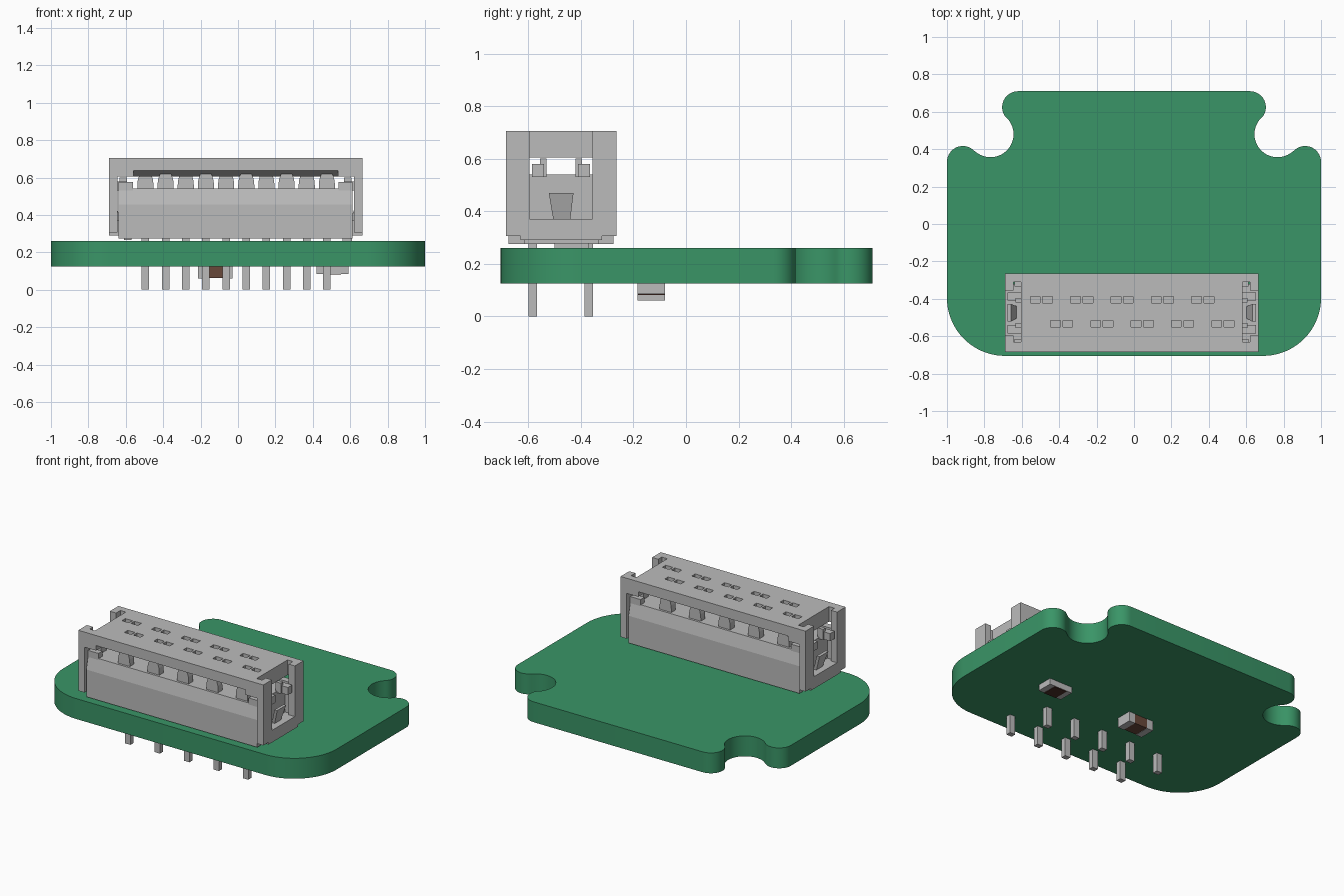
import bpy, bmesh, math
from mathutils import Vector

if "Cube" in bpy.data.objects:
    bpy.data.objects.remove(bpy.data.objects["Cube"])


def material(name, rgb):
    m = bpy.data.materials.new(name)
    m.use_nodes = True
    m.diffuse_color = (*rgb, 1)
    m.node_tree.nodes["Principled BSDF"].inputs["Base Color"].default_value = (*rgb, 1)
    return m


GREEN = material("board_green", (0.042, 0.30, 0.135))
GREY = material("light_grey", (0.50, 0.50, 0.50))
BROWN = material("ceramic_brown", (0.14, 0.065, 0.042))
DARK = material("dark_brown", (0.07, 0.03, 0.022))


def finish(bm, name, mat):
    bmesh.ops.recalc_face_normals(bm, faces=bm.faces)
    me = bpy.data.meshes.new(name)
    bm.to_mesh(me)
    bm.free()
    ob = bpy.data.objects.new(name, me)
    bpy.context.collection.objects.link(ob)
    me.materials.append(mat)
    return ob


def add_box(bm, x0, x1, y0, y1, z0, z1):
    vs = bmesh.ops.create_cube(bm, size=1)["verts"]
    for v in vs:
        v.co = Vector((x1 if v.co.x > 0 else x0,
                       y1 if v.co.y > 0 else y0,
                       z1 if v.co.z > 0 else z0))


def boxes(name, mat, *items):
    bm = bmesh.new()
    for it in items:
        add_box(bm, *it)
    return finish(bm, name, mat)


def add_prism(bm, pts, axis, a, b):
    """Extrude a 2D outline along an axis from a to b."""
    def place(p, t):
        return {"x": (t, p[0], p[1]), "y": (p[0], t, p[1]), "z": (p[0], p[1], t)}[axis]
    f = bm.faces.new([bm.verts.new(place(p, a)) for p in pts])
    ext = bmesh.ops.extrude_face_region(bm, geom=[f])["geom"]
    d = Vector(place((0, 0), b - a))
    for v in ext:
        if isinstance(v, bmesh.types.BMVert):
            v.co += d


def prism(name, mat, pts, axis, a, b):
    bm = bmesh.new()
    add_prism(bm, pts, axis, a, b)
    return finish(bm, name, mat)


def arc(cx, cy, r, a0, a1, n):
    return [(cx + r * math.cos(math.radians(a0 + (a1 - a0) * i / n)),
             cy + r * math.sin(math.radians(a0 + (a1 - a0) * i / n))) for i in range(n + 1)]


# Circuit board: rounded front corners, a round notch at each rear corner
half = (arc(0.69, -0.395, 0.31, -90, 0, 20)
        + arc(0.915, 0.332, 0.085, 0, 135, 14)
        + arc(0.767, 0.48, 0.123, -45, -225, 20)[1:]
        + arc(0.62, 0.625, 0.085, -45, 90, 14)[1:])
outline = half + [(-x, y) for x, y in reversed(half)]
board = prism("circuit_board", GREEN, outline, "z", 0.125, 0.26)
bpy.context.view_layer.objects.active = board
board.select_set(True)
bpy.ops.object.shade_smooth_by_angle(angle=math.radians(30))
board.select_set(False)

# Connector frame of reference
CX, CY = -0.0125, -0.475
X0, X1, Y0, Y1 = -0.69, 0.665, -0.685, -0.265
PITCH = 0.1078
pin_x = [-0.495 + PITCH * i for i in range(10)]

# Housing top: bar with undercut front and rear edges
zt = 0.705
edge = [(Y0, zt), (Y0, 0.64), (Y0 + 0.08, 0.605), (Y1 - 0.08, 0.605), (Y1, 0.64), (Y1, zt)]
square = [(Y0, zt), (Y0, 0.605), (Y1, 0.605), (Y1, zt)]
bm = bmesh.new()
add_prism(bm, square, "x", X0, X1)
top = finish(bm, "housing_top", GREY)

bm = bmesh.new()
# contact windows, two cells for each contact
for i, x in enumerate(pin_x):
    y = -0.405 if i % 2 == 0 else -0.533
    for s in (-1, 1):
        c = x + s * 0.033
        add_box(bm, c - 0.026, c + 0.026, y - 0.018, y + 0.018, 0.5, 0.8)
# T-shaped slots at both ends
for s in (-1, 1):
    xs = sorted((CX + s * 0.592, CX + s * 0.632))
    add_box(bm, *xs, -0.632, -0.31, 0.5, 0.8)
    xs = sorted((CX + s * 0.63, CX + s * 0.75))
    add_box(bm, *xs, -0.595, -0.355, 0.49, 0.81)
# undercut along both long edges
for s in (-1, 1):
    yo = CY + s * 0.25
    add_prism(bm, [(yo, 0.655), (yo, 0.55), (CY + s * 0.13, 0.55), (CY + s * 0.13, 0.605)],
              "x", -0.56, 0.535)
cutter = finish(bm, "housing_cutter", GREY)
cutter.hide_render = True
cutter.hide_set(True)
mod = top.modifiers.new("cuts", "BOOLEAN")
mod.operation = "DIFFERENCE"
mod.solver = "EXACT"
mod.use_self = True
mod.object = cutter

# Core block carrying the contacts
boxes("housing_core", GREY, (CX - 0.592, CX + 0.592, -0.64, -0.31, 0.275, 0.54))

# Long walls with a leaning upper half, raised ears at the ends
for s, side in ((-1, "front"), (1, "rear")):
    def yy(d):
        return CY + s * d
    wall = [(yy(0.2), 0.275), (yy(0.2), 0.455), (yy(0.18), 0.54), (yy(0.14), 0.54), (yy(0.14), 0.275)]
    prism(side + "_wall", GREY, wall, "x", CX - 0.626, CX + 0.626)
    ya, yb = sorted((yy(0.14), yy(0.182)))
    boxes(side + "_wall_ears", GREY,
          (CX - 0.626, CX - 0.55, ya, yb, 0.53, 0.575),
          (CX + 0.55, CX + 0.626, ya, yb, 0.53, 0.575))

# End frames: two columns, a sill, latch plate and hooks
for s, side in ((1, "left"), (-1, "right")):
    def xr(a, b):
        return sorted((CX + s * a, CX + s * b))
    boxes(side + "_end_frame", GREY,
          (*xr(0.632, 0.6775), Y0, -0.595, 0.305, 0.61),
          (*xr(0.632, 0.6775), -0.355, Y1, 0.305, 0.61),
          (*xr(0.585, 0.6775), -0.63, -0.32, 0.29, 0.37))
    boxes(side + "_latch_hooks", GREY,
          (*xr(0.58, 0.665), -0.585, -0.54, 0.53, 0.58),
          (*xr(0.58, 0.665), -0.41, -0.365, 0.53, 0.58),
          (*xr(0.58, 0.62), -0.555, -0.53, 0.53, 0.60),
          (*xr(0.58, 0.62), -0.42, -0.395, 0.53, 0.60))
    latch = prism(side + "_latch_plate", GREY,
                  [(-0.505, 0.37), (-0.44, 0.37), (-0.428, 0.47), (-0.522, 0.47)],
                  "x", *xr(0.615, 0.635))
    for v in latch.data.vertices:
        if v.co.z > 0.4:
            v.co.x += s * 0.03

# Spring contacts, alternating between front and rear
bm = bmesh.new()
for i, x in enumerate(pin_x):
    s = 1 if i % 2 == 0 else -1
    ya, yb = sorted((CY + s * 0.12, CY + s * 0.165))
    pts = [(x - 0.043, 0.50)] + [(x - 0.043 * math.cos(math.pi * k / 10),
                                  0.56 + 0.08 * math.sin(math.pi * k / 10)) for k in range(11)]
    add_prism(bm, pts + [(x + 0.043, 0.50)], "y", ya, yb)
finish(bm, "spring_contacts", GREY)

# Solder pins through the board
boxes("solder_pins", GREY, *[
    (x - 0.02, x + 0.02, y - 0.017, y + 0.017, 0.0, 0.28)
    for i, x in enumerate(pin_x) for y in [-0.37 if i % 2 == 0 else -0.583]])

# Small feet under the housing
boxes("housing_feet", GREY,
      (0.56, 0.61, -0.50, -0.37, 0.255, 0.28),
      (-0.61, -0.57, -0.50, -0.37, 0.265, 0.28))

# Capacitor under the board
boxes("capacitor_body", BROWN, (-0.17, -0.075, -0.183, -0.082, 0.062, 0.125))
boxes("capacitor_ends", GREY,
      (-0.215, -0.17, -0.185, -0.08, 0.06, 0.125),
      (-0.075, -0.03, -0.185, -0.08, 0.06, 0.125))

# Resistor under the board
boxes("resistor_body", GREY, (0.42, 0.59, -0.185, -0.08, 0.085, 0.125))
boxes("resistor_coating", DARK, (0.46, 0.55, -0.183, -0.082, 0.081, 0.086))
